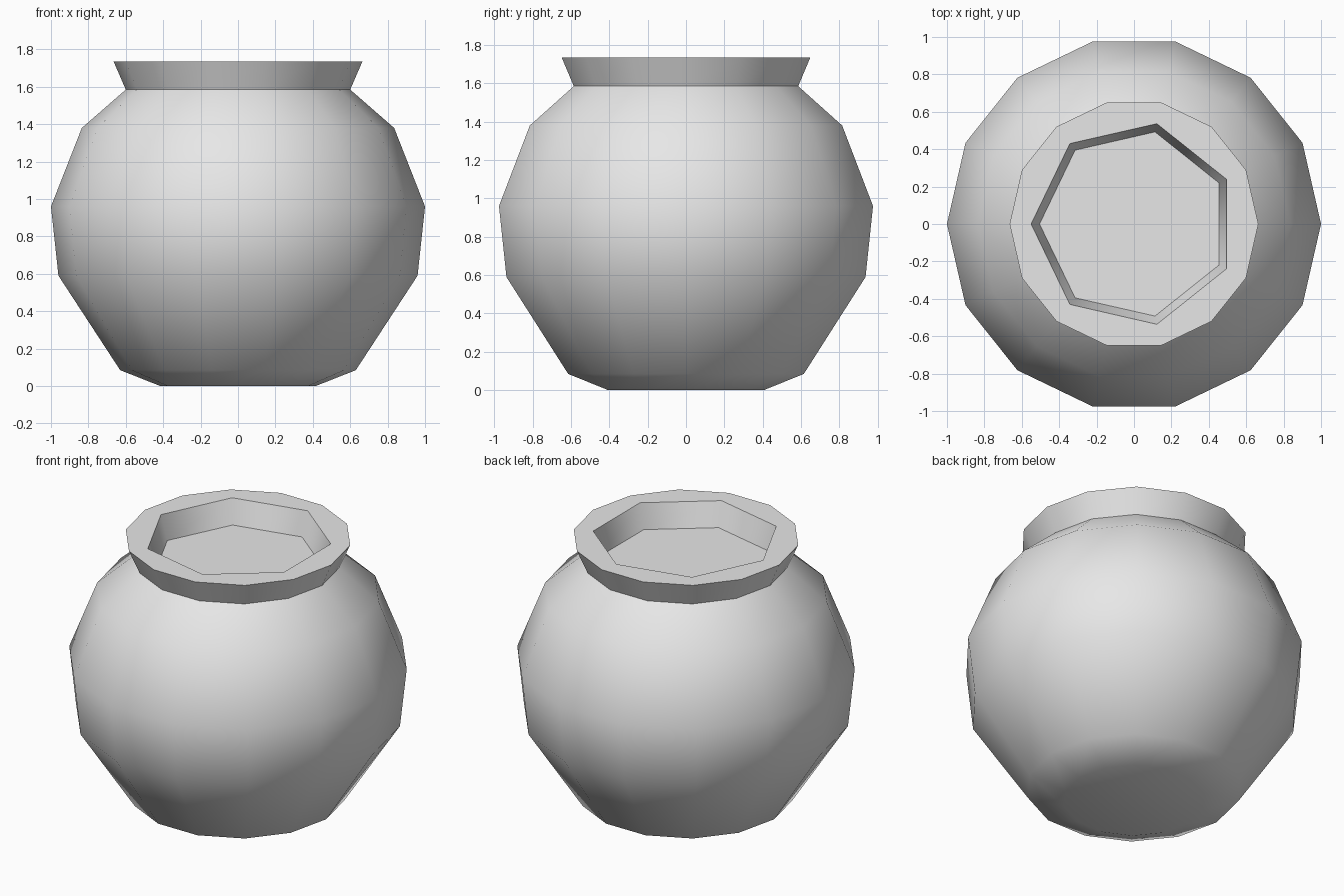
import bpy, bmesh, math

SIDES = 14

cube = bpy.data.objects.get("Cube")
if cube:
    bpy.data.objects.remove(cube, do_unlink=True)


def make_material(name, colour):
    mat = bpy.data.materials.new(name)
    mat.use_nodes = True
    mat.diffuse_color = colour
    mat.node_tree.nodes["Principled BSDF"].inputs["Base Color"].default_value = colour
    return mat


def ring(bm, radius, z, count, start=0.0):
    step = math.tau / count
    return [bm.verts.new((radius * math.cos(start + i * step),
                          radius * math.sin(start + i * step), z)) for i in range(count)]


def skin(bm, lower, upper):
    n = len(lower)
    for i in range(n):
        j = (i + 1) % n
        bm.faces.new((lower[i], lower[j], upper[j], upper[i]))


def finish(bm, name, mat):
    mesh = bpy.data.meshes.new(name)
    bm.normal_update()
    bm.to_mesh(mesh)
    bm.free()
    mesh.materials.append(mat)
    obj = bpy.data.objects.new(name, mesh)
    bpy.context.collection.objects.link(obj)
    bpy.ops.object.select_all(action='DESELECT')
    obj.select_set(True)
    bpy.context.view_layer.objects.active = obj
    bpy.ops.object.shade_smooth_by_angle(angle=math.radians(55))
    return obj


clay = make_material("plain_grey", (0.8, 0.8, 0.8, 1.0))

# Round belly and flared neck, as rings of (radius, height)
profile = [(0.415, 0.0), (0.63, 0.085), (0.96, 0.59), (1.0, 0.96),
           (0.835, 1.38), (0.60, 1.585), (0.665, 1.735)]
bm = bmesh.new()
rings = [ring(bm, r, z, SIDES) for r, z in profile]
for lower, upper in zip(rings, rings[1:]):
    skin(bm, lower, upper)
bm.faces.new(rings[0][::-1])

# Flat lip running in to a seven-sided mouth
lip = rings[-1]
start = math.tau / SIDES
mouth = ring(bm, 0.55, 1.735, SIDES // 2, start)
for k, v in enumerate(mouth):
    i = 2 * k + 1
    after = lip[(i + 1) % SIDES]
    bm.faces.new((lip[i - 1], lip[i], v))
    bm.faces.new((lip[i], after, v))
    bm.faces.new((after, mouth[(k + 1) % len(mouth)], v))

# Shallow recess with a flat floor
floor = ring(bm, 0.505, 1.58, SIDES // 2, start)
skin(bm, mouth, floor)
bm.faces.new(floor)
finish(bm, "jar", clay)
